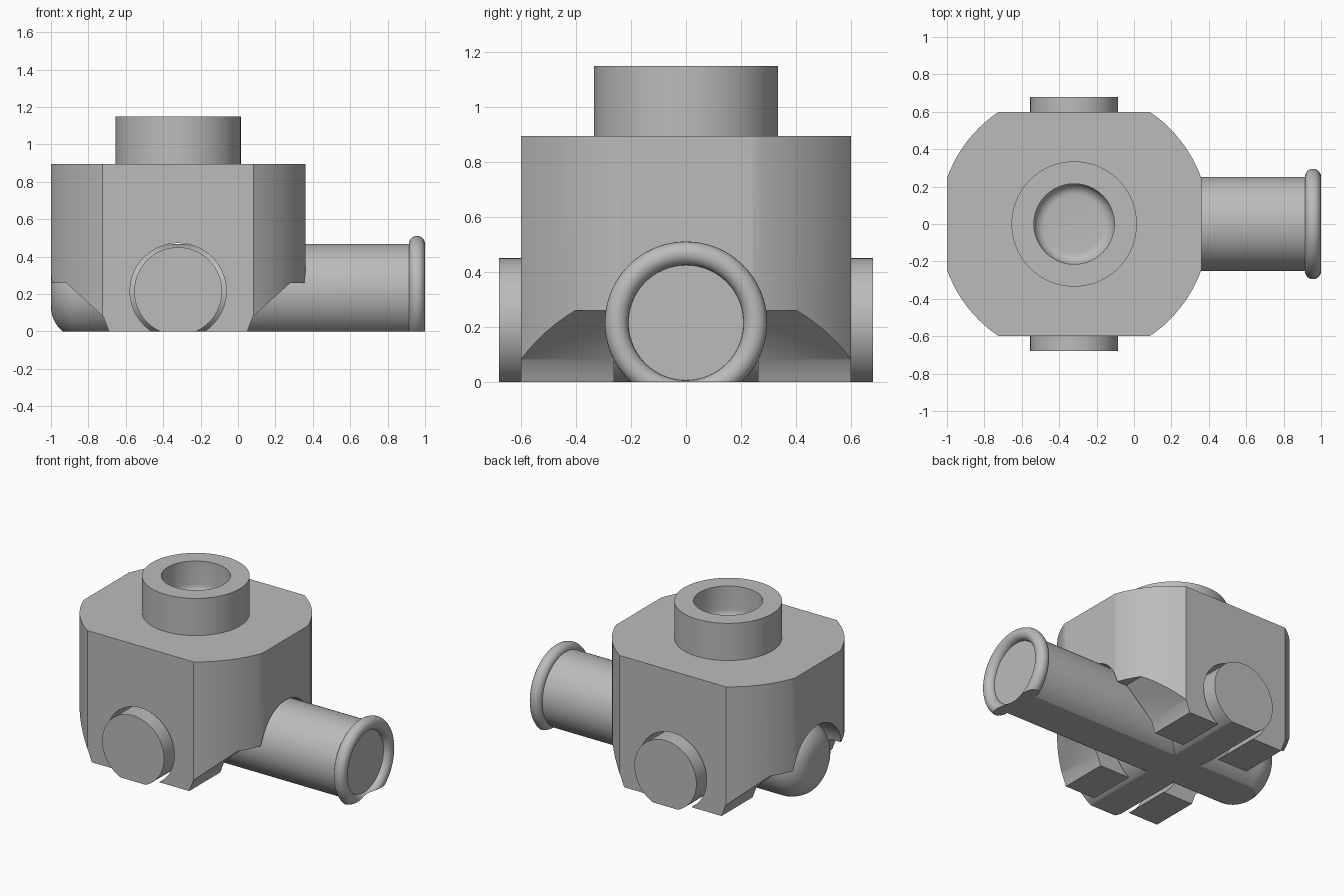
import bpy, bmesh, math
from mathutils import Matrix, Vector

cube = bpy.data.objects.get("Cube")
if cube:
    bpy.data.objects.remove(cube, do_unlink=True)

CX, AXIS_Z, STEPS = -0.32, 0.215, 96

grey = bpy.data.materials.new("mid_grey")
grey.use_nodes = True
grey.diffuse_color = (0.5, 0.5, 0.5, 1)
grey.node_tree.nodes["Principled BSDF"].inputs["Base Color"].default_value = (0.5, 0.5, 0.5, 1)

ALONG_X = Matrix.Translation((0, 0, AXIS_Z)) @ Matrix.Rotation(math.pi / 2, 4, 'Y')
ALONG_Y = Matrix.Translation((CX, 0, AXIS_Z)) @ Matrix.Rotation(math.pi / 2, 4, 'X')
UPRIGHT = Matrix.Translation((CX, 0, 0))


def finish(name, bm, flat_base=False):
    """Turn a bmesh into an object, optionally sliced flat on the ground."""
    if flat_base:
        cut = bmesh.ops.bisect_plane(bm, geom=bm.verts[:] + bm.edges[:] + bm.faces[:],
                                     plane_co=(0, 0, 0), plane_no=(0, 0, -1), clear_outer=True)
        rim = [e for e in cut["geom_cut"] if isinstance(e, bmesh.types.BMEdge)]
        bmesh.ops.triangle_fill(bm, edges=rim, use_beauty=True)
    bmesh.ops.recalc_face_normals(bm, faces=bm.faces[:])
    mesh = bpy.data.meshes.new(name)
    bm.to_mesh(mesh)
    bm.free()
    mesh.materials.append(grey)
    obj = bpy.data.objects.new(name, mesh)
    bpy.context.collection.objects.link(obj)
    return obj


def lathe(name, profile, matrix, flat_base=False, closed=False):
    """Spin (radius, height) points about the local z axis."""
    bm = bmesh.new()
    verts = [bm.verts.new((r, 0, h)) for r, h in profile]
    pairs = list(zip(verts, verts[1:])) + ([(verts[-1], verts[0])] if closed else [])
    edges = [bm.edges.new(p) for p in pairs]
    bmesh.ops.spin(bm, geom=verts + edges, cent=(0, 0, 0), axis=(0, 0, 1),
                   angle=math.tau, steps=STEPS)
    bmesh.ops.remove_doubles(bm, verts=bm.verts[:], dist=1e-5)
    bm.transform(matrix)
    return finish(name, bm, flat_base)


def prism(name, points, extrusion):
    """Extrude a closed outline of 3D points."""
    bm = bmesh.new()
    face = bm.faces.new([bm.verts.new(p) for p in points])
    new = bmesh.ops.extrude_face_region(bm, geom=[face])["geom"]
    bmesh.ops.translate(bm, vec=Vector(extrusion),
                        verts=[v for v in new if isinstance(v, bmesh.types.BMVert)])
    return finish(name, bm)


def arc(cx, cy, r, start, end, n):
    angles = [math.radians(start + (end - start) * i / n) for i in range(n + 1)]
    return [(cx + r * math.cos(a), cy + r * math.sin(a)) for a in angles]


def select(obj):
    bpy.ops.object.select_all(action='DESELECT')
    obj.select_set(True)
    bpy.context.view_layer.objects.active = obj


def boolean(obj, tool, operation):
    select(obj)
    mod = obj.modifiers.new("cut", 'BOOLEAN')
    mod.operation, mod.object, mod.solver = operation, tool, 'EXACT'
    bpy.ops.object.modifier_apply(modifier=mod.name)
    bpy.data.objects.remove(tool, do_unlink=True)


# Body: round block trimmed to a box with undercut feet
TOP = 0.895
body = lathe("body", [(0, 0), (0.723, 0), (0.723, TOP), (0, TOP)], UPRIGHT)
half = [(0.37, -0.01), (0.37, 0), (0.40, 0.08), (0.60, 0.26), (0.68, 0.26), (0.68, 1)]
outline = half + [(-x, z) for x, z in reversed(half)]
boolean(body, prism("trim", [(CX + x, -0.6, z) for x, z in outline], (0, 1.2, 0)), 'INTERSECT')

# Arched channel along x and round channel along y
W = 0.263
arch = [(W, -0.1)] + arc(0, AXIS_Z, W, 0, 180, 48) + [(-W, -0.1)]
boolean(body, prism("arch", [(-1.5, y, z) for y, z in arch], (2.5, 0, 0)), 'DIFFERENCE')
boolean(body, lathe("bore", [(0, -1), (0.257, -1), (0.257, 1), (0, 1)], ALONG_Y), 'DIFFERENCE')

# Stud with a round-bottomed socket
socket = arc(0.155, 0.99, 0.06, 0, -90, 8)
stud = lathe("top_stud", [(0, TOP), (0.335, TOP), (0.335, 1.15), (0.215, 1.15)]
             + socket + [(0, 0.93)], UPRIGHT)

# Long tube with a rounded inner end
R, F = 0.2525, 0.17
tube = lathe("side_tube", [(0, -1)] + arc(R - F, F - 1, F, -90, 0, 16)
             + [(R, 0.957), (0, 0.957)], ALONG_X, flat_base=True)

# Rolled lip at the tube mouth
lip = lathe("tube_lip", arc(R, 0.957, 0.043, 0, 345, 23), ALONG_X, flat_base=True, closed=True)

# Cross pin showing at front and back
pin = lathe("cross_pin", [(0, -0.68), (0.235, -0.68), (0.235, 0.68), (0, 0.68)],
            ALONG_Y, flat_base=True)

for obj in (body, stud, tube, lip, pin):
    select(obj)
    bpy.ops.object.shade_smooth_by_angle(angle=math.radians(30))
